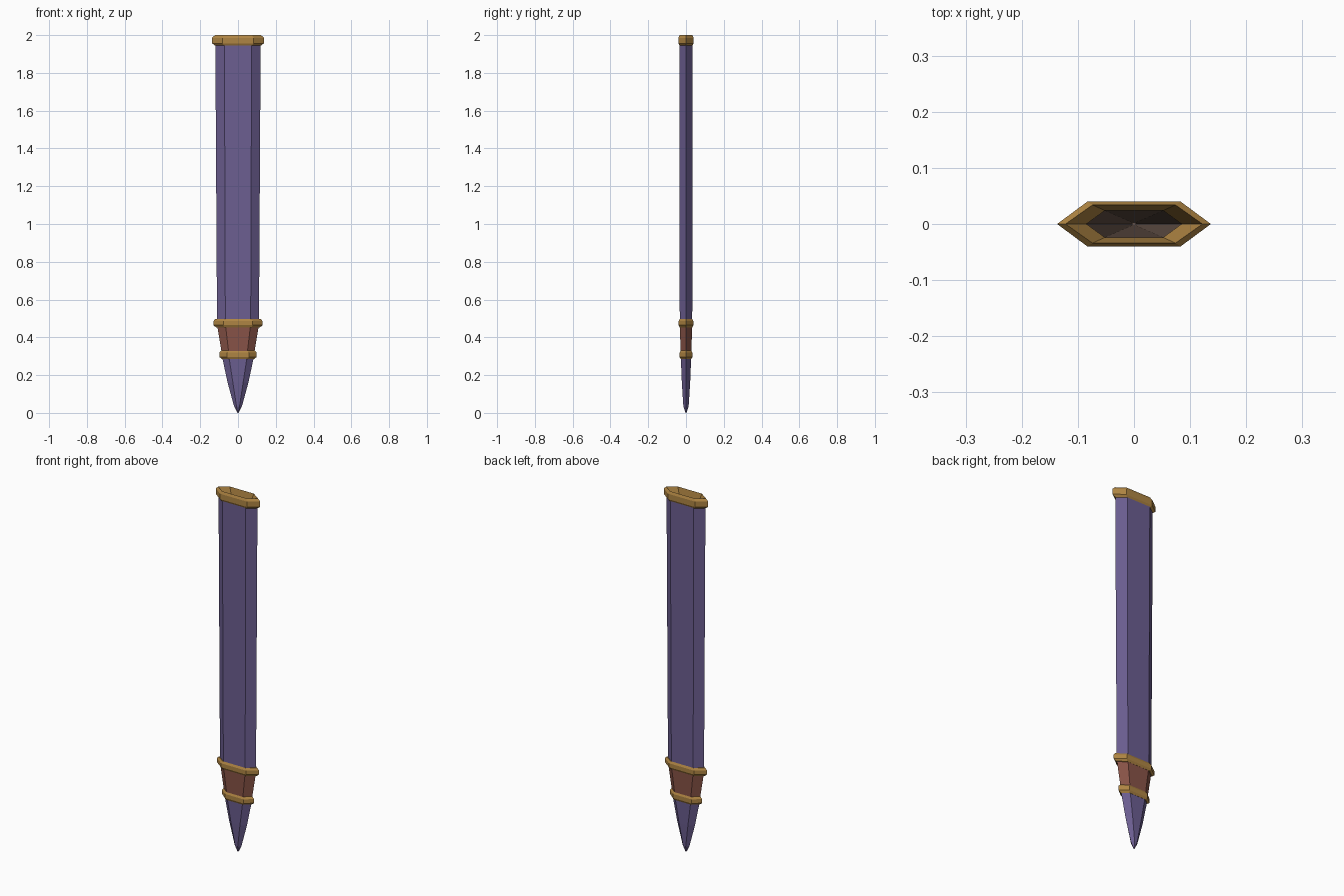
import bpy, bmesh

if "Cube" in bpy.data.objects:
    bpy.data.objects.remove(bpy.data.objects["Cube"])


def material(name, col):
    m = bpy.data.materials.new(name)
    m.diffuse_color = (*col, 1)
    m.use_nodes = True
    m.node_tree.nodes["Principled BSDF"].inputs["Base Color"].default_value = m.diffuse_color
    return m


purple = material("purple leather", (0.150, 0.113, 0.285))
gold = material("aged gold", (0.43, 0.235, 0.056))
brown = material("red brown leather", (0.25, 0.088, 0.064))
dark = material("dark lining", (0.13, 0.085, 0.065))


def loft(name, sections, mats, cap_start=True, cap_end=True, dark_from=None):
    """Skin long hexagonal sections (z, half width, shoulder x, half depth)."""
    bm = bmesh.new()
    rings = []
    for z, w, s, d in sections:
        pts = [(w, 0), (s, d), (-s, d), (-w, 0), (-s, -d), (s, -d)]
        rings.append([bm.verts.new((x, y, z)) for x, y in pts])
    for k, (a, b) in enumerate(zip(rings, rings[1:])):
        for i in range(6):
            j = (i + 1) % 6
            f = bm.faces.new((a[i], a[j], b[j], b[i]))
            if dark_from is not None and k >= dark_from:
                f.material_index = 1
    if cap_start:
        bm.faces.new(rings[0][::-1])
    if cap_end:
        f = bm.faces.new(rings[-1])
        f.material_index = 1 if dark_from is not None else 0
    me = bpy.data.meshes.new(name)
    bm.to_mesh(me)
    bm.free()
    for m in mats:
        me.materials.append(m)
    ob = bpy.data.objects.new(name, me)
    bpy.context.collection.objects.link(ob)
    return ob


def band(name, z0, z1, w, s, d):
    """Chamfered metal collar."""
    h = z1 - z0
    loft(name, [(z0, w - 0.014, s - 0.006, d - 0.006),
                (z0 + 0.25 * h, w, s, d),
                (z0 + 0.75 * h, w, s, d),
                (z1, w - 0.010, s - 0.006, d - 0.006)], [gold])


# Main sheath, open at the top under the mouth rim
loft("sheath_body", [(0.47, 0.111, 0.067, 0.033),
                     (1.97, 0.120, 0.072, 0.035)], [purple], True, False)

# Tapered leather section
loft("lower_wrap", [(0.30, 0.083, 0.047, 0.028),
                    (0.48, 0.113, 0.068, 0.033)], [brown])

# Pointed tip
loft("pointed_tip", [(0.0, 0.003, 0.001, 0.002),
                     (0.035, 0.021, 0.008, 0.014),
                     (0.16, 0.055, 0.027, 0.022),
                     (0.31, 0.087, 0.050, 0.028)], [purple])

# Metal collars
band("lower_band", 0.285, 0.33, 0.099, 0.057, 0.034)
band("upper_band", 0.453, 0.497, 0.130, 0.078, 0.039)

# Mouth rim, folding over into the tapering cavity
loft("mouth_rim", [(1.944, 0.120, 0.073, 0.034),
                   (1.956, 0.137, 0.083, 0.040),
                   (1.986, 0.137, 0.083, 0.040),
                   (2.0, 0.122, 0.074, 0.034),
                   (1.93, 0.085, 0.052, 0.024),
                   (0.5, 0.004, 0.002, 0.002)],
     [gold, dark], False, True, dark_from=4)
